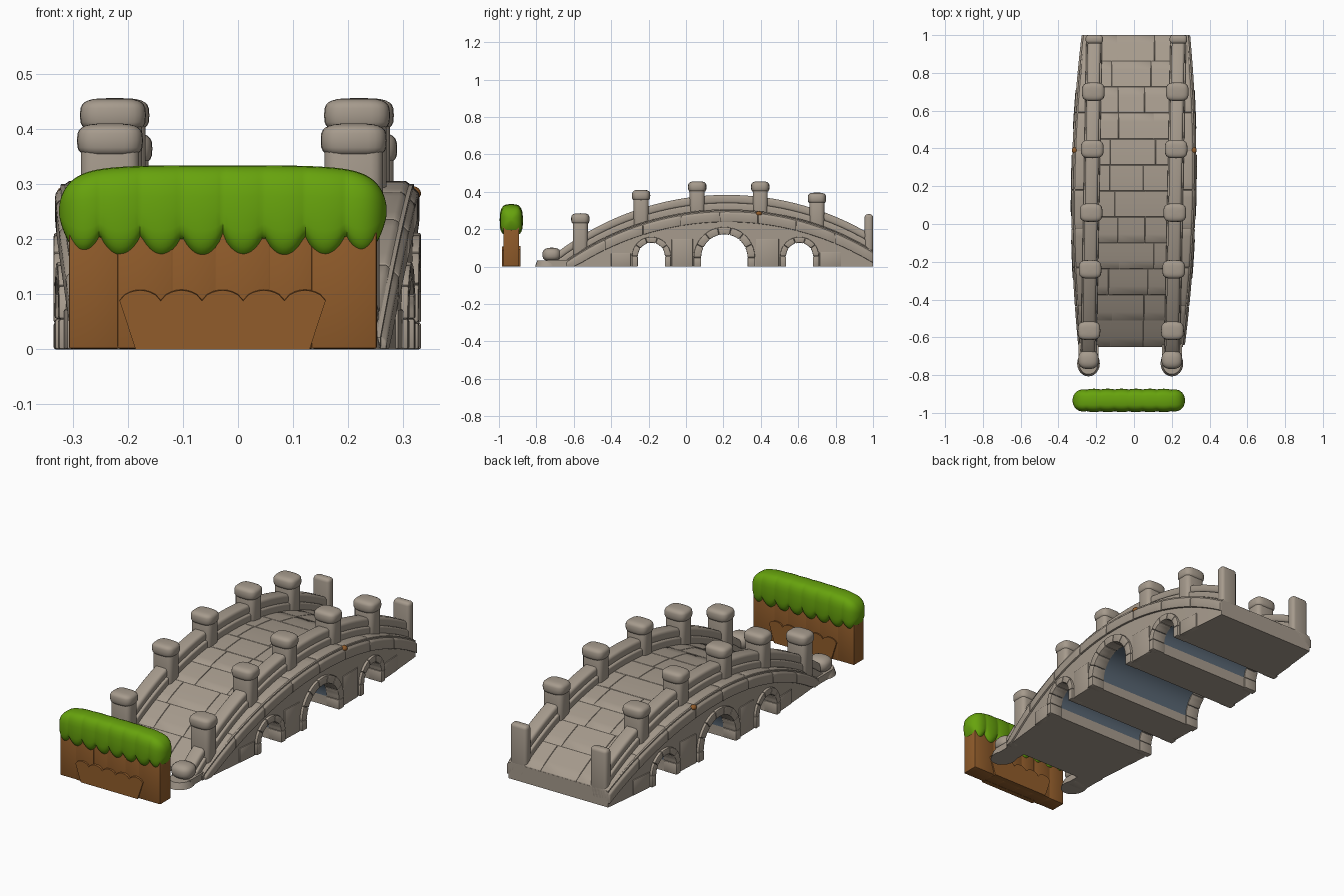
import bpy, bmesh, math, random
from mathutils import Matrix

if "Cube" in bpy.data.objects:
    bpy.data.objects.remove(bpy.data.objects["Cube"])

random.seed(4)


def material(name, col):
    m = bpy.data.materials.new(name)
    m.diffuse_color = (*col, 1)
    m.use_nodes = True
    m.node_tree.nodes["Principled BSDF"].inputs["Base Color"].default_value = m.diffuse_color
    return m


STONE = material("warm grey stone", (0.38, 0.325, 0.265))
SLATE = material("blue grey arch lining", (0.10, 0.135, 0.175))
GRASS = material("grass green", (0.135, 0.365, 0.004))
SOIL = material("soil brown", (0.285, 0.108, 0.024))


# ---- shape rules of the bridge ----
def deck(y):                      # height of the roadway arc
    return 0.30 - (1.5 - math.sqrt(2.25 - (y - 0.22) ** 2))


def wall_x(s, y, out=0.0):        # outer wall, bulging in plan; s is the side
    return -0.004 + 0.014 * y + s * (0.320 - 0.045 * ((y - 0.2) / 0.82) ** 2 + out)


def rail_x(s, y):                 # centre line of each parapet
    return 0.215 + 0.02 * y if s > 0 else -0.228 + 0.018 * y


def steps(a, b, n):
    return [a + (b - a) * i / n for i in range(n + 1)]


def power(v, p):
    return math.copysign(abs(v) ** p, v)


# ---- mesh helpers ----
def loft(bm, rings):
    rows = [[bm.verts.new(p) for p in r] for r in rings]
    n = len(rows[0])
    for a, b in zip(rows, rows[1:]):
        for i in range(n):
            j = (i + 1) % n
            bm.faces.new((a[i], a[j], b[j], b[i]))
    bm.faces.new(rows[0][::-1])
    bm.faces.new(rows[-1])


def block(bm, size, loc):
    m = Matrix.Translation(loc) @ Matrix.Diagonal((*size, 1))
    bmesh.ops.create_cube(bm, size=1, matrix=m)


def ball(bm, size, loc, p=1.0):   # p below 1 gives a squarer pebble
    new = bmesh.ops.create_uvsphere(bm, u_segments=24, v_segments=14, radius=1)["verts"]
    for v in new:
        v.co = [o + s / 2 * power(c, p) for o, s, c in zip(loc, size, v.co)]


def finish(bm, name, mats, bevel=0.0, seg=2):
    bmesh.ops.recalc_face_normals(bm, faces=bm.faces)
    if bevel:
        edges = [e for e in bm.edges if e.calc_face_angle(0) > math.radians(35)]
        bmesh.ops.bevel(bm, geom=edges, offset=bevel, segments=seg, profile=0.5,
                        affect='EDGES', clamp_overlap=True)
    me = bpy.data.meshes.new(name)
    bm.to_mesh(me)
    bm.free()
    for m in mats:
        me.materials.append(m)
    ob = bpy.data.objects.new(name, me)
    bpy.context.collection.objects.link(ob)
    bpy.ops.object.select_all(action='DESELECT')
    ob.select_set(True)
    bpy.context.view_layer.objects.active = ob
    bpy.ops.object.shade_smooth_by_angle(angle=math.radians(40))


# ---- bridge body with three tunnels: (centre y, radius, jamb height, ring width, stones) ----
ARCHES = [(-0.185, 0.077, 0.055, 0.032, 5), (0.205, 0.129, 0.048, 0.04, 7),
          (0.607, 0.077, 0.055, 0.032, 5)]
cols, last = [], -0.65
for yc, r, jamb, t, n in ARCHES:
    cols += [(y, 0) for y in steps(last, yc - r, 8)]
    cols += [(yc - r * math.cos(a), jamb + r * math.sin(a)) for a in steps(0, math.pi, 24)]
    last = yc + r
cols += [(y, 0) for y in steps(last, 1.0, 8)]
bm = bmesh.new()
loft(bm, [[(wall_x(-1, y), y, z), (wall_x(1, y), y, z),
           (wall_x(1, y), y, deck(y)), (wall_x(-1, y), y, deck(y))] for y, z in cols])
bmesh.ops.dissolve_degenerate(bm, dist=1e-5, edges=bm.edges)
for f in bm.faces:                 # vault above the stone jambs is lined in slate
    c = f.calc_center_median()
    if c.z > 0.04 and abs(c.x) < 0.1 and c.z < deck(c.y) - 0.03 and -0.6 < c.y < 0.95:
        f.material_index = 1
finish(bm, "bridge_body", [STONE, SLATE])

# ---- arch ring stones and pier stones on both walls ----
bm = bmesh.new()


def wall_stone(corners, out, inner=-0.02):
    for s in (-1, 1):
        loft(bm, [[(wall_x(s, y, o), y, z) for y, z in corners] for o in (inner, out)])


for yc, r, jamb, t, n in ARCHES:
    r -= 0.005
    for i in range(n):             # each stone is two short wedges so the ring stays round
        ks = steps((i + 0.01) * math.pi / n, (i + 0.99) * math.pi / n, 3)
        wall_stone([(yc - r * math.cos(k), jamb + r * math.sin(k)) for k in ks] +
                   [(yc - (r + t) * math.cos(k), jamb + (r + t) * math.sin(k))
                    for k in reversed(ks)], 0.013, -0.06)
    for d in (-1, 1):
        wall_stone([(yc + d * r, 0), (yc + d * (r + t), 0),
                    (yc + d * (r + t), jamb), (yc + d * r, jamb)], 0.013, -0.06)
for a, b, tops in ((-0.077, 0.037, (0.15,)), (0.373, 0.497, (0.15,)),
                   (-0.40, -0.295, (0.075,)), (0.715, 0.83, (0.08,))):
    z = 0.0
    for top in tops:
        wall_stone([(a, z), (b, z), (b, top - 0.002), (a, top - 0.002)], 0.005)
        z = top
finish(bm, "arch_and_pier_stones", [STONE], 0.004)

# ---- curved course of stones along the top of each wall ----
bm = bmesh.new()
edges = steps(-0.64, 1.0, 8)
for s in (-1, 1):
    for a, b in zip(edges, edges[1:]):
        rings = []
        for y in steps(a + 0.0006, b - 0.0006 if b < 1 else 1, 5):
            hi, lo = max(deck(y) + 0.006, 0.02), max(deck(y) - 0.062, 0)
            rings.append([(wall_x(s, y, -0.04), y, lo), (wall_x(s, y, 0.01), y, lo),
                          (wall_x(s, y, 0.01), y, hi - 0.022), (wall_x(s, y, -0.014), y, hi),
                          (wall_x(s, y, -0.09), y, hi)])
        loft(bm, rings)
finish(bm, "wall_top_course", [STONE], 0.004)

# ---- large, tightly fitted paving slabs ----
bm = bmesh.new()
rows = steps(-0.65, 1.0, 12)
for a, b in zip(rows, rows[1:]):
    cuts = [-0.235, random.uniform(-0.14, -0.07), random.uniform(0.04, 0.12), 0.225]
    for p, q in zip(cuts, cuts[1:]):
        loft(bm, [[(p + 0.0004, y, deck(y) - 0.01), (q - 0.0004, y, deck(y) - 0.01),
                   (q - 0.0004, y, deck(y) + 0.005), (p + 0.0004, y, deck(y) + 0.005)]
                  for y in steps(a + 0.0004, b - 0.0004 if b < 1 else 1, 3)])
finish(bm, "paving_slabs", [STONE], 0.0015, 1)


# ---- parapets: a low curb and a rounded handrail above it ----
def sweep(name, half, low, high, start, bevel):
    bm = bmesh.new()
    for s in (-1, 1):
        loft(bm, [[(rail_x(s, y) + dx, y, max(deck(y) + dz, 0.0 if dz == low else 0.03))
                   for dx, dz in ((-half, low), (half, low), (half, high), (-half, high))]
                  for y in steps(start, 0.995, 32)])
    finish(bm, name, [STONE], bevel, 3)


sweep("parapet_curb", 0.042, -0.01, 0.04, -0.74, 0.008)
sweep("parapet_handrail", 0.034, 0.036, 0.083, -0.69, 0.014)

# ---- posts with rounded caps ----
bm_shaft, bm_cap, bm_end = bmesh.new(), bmesh.new(), bmesh.new()
for y, top in ((-0.565, 0.285), (-0.24, 0.41), (0.06, 0.456), (0.397, 0.456), (0.70, 0.395)):
    for s in (-1, 1):
        x, base = rail_x(s, y), deck(y) - 0.03
        block(bm_shaft, (0.106, 0.08, top - 0.03 - base), (x, y, (top - 0.03 + base) / 2))
        ball(bm_cap, (0.12, 0.098, 0.062), (x, y, top - 0.031), 0.6)
for s in (-1, 1):                  # half-cut posts at the back end
    block(bm_end, (0.092, 0.045, 0.26), (rail_x(s, 1), 0.9775, 0.15))
finish(bm_shaft, "post_shafts", [STONE], 0.022, 3)
finish(bm_cap, "post_caps", [STONE])
finish(bm_end, "back_end_posts", [STONE], 0.016, 3)

# ---- low rounded end stones at the front ----
bm = bmesh.new()
for s in (-1, 1):
    x = rail_x(s, -0.72)
    block(bm, (0.105, 0.11, 0.034), (x, -0.685, 0.017))
    m = Matrix.Translation((x, -0.738, 0.016)) @ Matrix.Diagonal((1, 1.15, 1, 1))
    bmesh.ops.create_cone(bm, cap_ends=True, segments=24, radius1=0.06, radius2=0.05,
                          depth=0.032, matrix=m)
    ball(bm, (0.11, 0.10, 0.074), (x, -0.718, 0.064), 0.8)
finish(bm, "front_end_stones", [STONE])

# ---- small brown studs on the walls ----
bm = bmesh.new()
for s in (-1, 1):
    ball(bm, (0.03, 0.034, 0.026), (wall_x(s, 0.39, -0.002), 0.39, 0.283))
finish(bm, "wall_studs", [SOIL])

# ---- soil block: columns with grooves, plus a raised scalloped panel each side ----
bm = bmesh.new()
cuts = [-0.305, -0.217, -0.12, -0.04, 0.057, 0.135, 0.25]
for i, (a, b) in enumerate(zip(cuts, cuts[1:])):
    d = 0.08 + 0.004 * (i % 2)
    block(bm, (b - a + 0.004, d, 0.25), ((a + b) / 2, -0.935, 0.126))
finish(bm, "soil_columns", [SOIL], 0.004)

bm = bmesh.new()
for y0, y1 in ((-0.984, -0.96), (-0.91, -0.886)):
    rings = []
    for u in steps(-1, 1, 40):
        x = -0.028 + 0.187 * u
        top = 0.092 + 0.019 * abs(math.sin(2.5 * math.pi * (u + 1))) ** 0.6
        low = -0.028 + 0.158 * u
        rings.append([(low, y0, 0), (x, y0, top - 0.004), (x, y1, top), (low, y1, 0)])
    loft(bm, rings)
finish(bm, "soil_panels", [SOIL])

# ---- grass hood: rounded loft whose lower edge hangs in lobes ----
bm = bmesh.new()
rings = []
for t in steps(-math.pi / 2 + 0.03, math.pi / 2 - 0.03, 140):
    u = math.sin(t)
    end = (1 - abs(u) ** 12) ** 0.5
    lobe = abs(math.sin(4 * math.pi * (u + 1))) ** 0.65
    top, low = 0.334 - 0.018 * u ** 4, 0.205 - 0.041 * lobe
    ring = []
    for k in range(28):
        a = 2 * math.pi * k / 28
        sz = power(math.sin(a), 0.6 if math.sin(a) < 0 else 0.75)
        half = (0.057 + 0.005 * lobe) * end
        z = 0.25 + end * sz * ((top - 0.25) if sz > 0 else (0.25 - low))
        ring.append((-0.0275 + 0.2975 * u, -0.934 + half * power(math.cos(a), 0.6), z))
    rings.append(ring)
loft(bm, rings)
finish(bm, "grass_hood", [GRASS])
